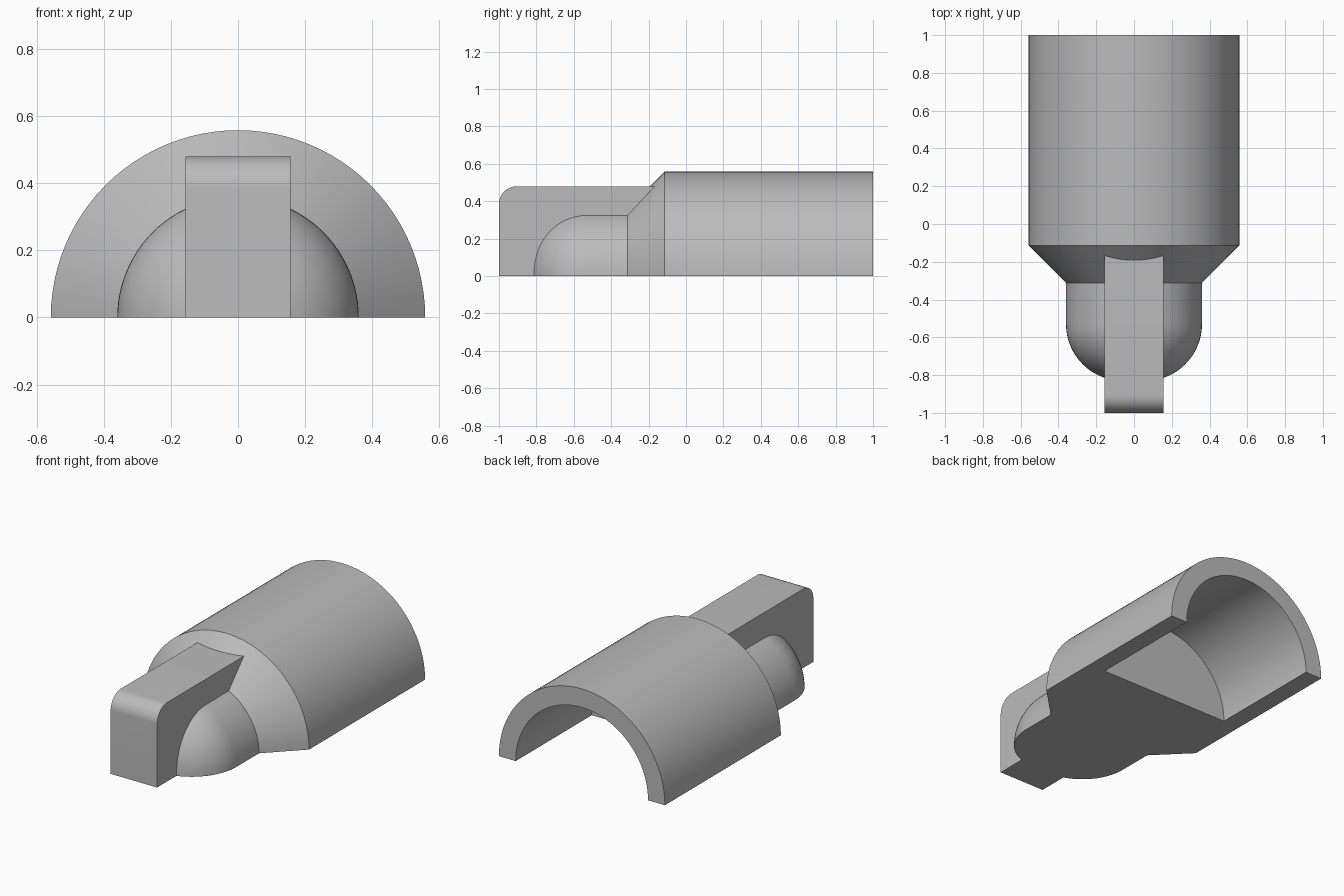
import bpy, bmesh, math
from mathutils import Matrix, Vector

if "Cube" in bpy.data.objects:
    bpy.data.objects.remove(bpy.data.objects["Cube"])

grey = bpy.data.materials.new("plain_grey")
grey.use_nodes = True
COLOUR = (0.5, 0.5, 0.5, 1)
grey.diffuse_color = COLOUR
grey.node_tree.nodes["Principled BSDF"].inputs["Base Color"].default_value = COLOUR


def make_object(name, bm):
    bmesh.ops.recalc_face_normals(bm, faces=bm.faces[:])
    mesh = bpy.data.meshes.new(name)
    bm.to_mesh(mesh)
    bm.free()
    mesh.materials.append(grey)
    ob = bpy.data.objects.new(name, mesh)
    bpy.context.collection.objects.link(ob)
    return ob


def box(bm, low, high):
    low, high = Vector(low), Vector(high)
    size = Matrix.Diagonal((*(high - low), 1))
    bmesh.ops.create_cube(bm, size=1, matrix=Matrix.Translation((low + high) / 2) @ size)


def combine(target, other, operation):
    mod = target.modifiers.new(operation.lower(), 'BOOLEAN')
    mod.operation = operation
    mod.solver = 'EXACT'
    mod.object = other
    bpy.context.view_layer.objects.active = target
    bpy.ops.object.modifier_apply(modifier=mod.name)
    bpy.data.objects.remove(other)


# Round body: domed nose, neck, cone, barrel and blind bore, spun about y
FILLET, NECK, START = 0.30, 0.36, -0.53
profile = [(0, START - FILLET)]
for i in range(17):
    a = math.pi / 2 * i / 16
    profile.append((NECK - FILLET + FILLET * math.sin(a), START - FILLET * math.cos(a)))
profile += [(NECK, -0.312), (0.558, -0.114), (0.558, 1), (0.445, 1), (0.445, 0.27), (0, 0.27)]

bm = bmesh.new()
verts = [bm.verts.new((r, y, 0)) for r, y in profile]
edges = [bm.edges.new(pair) for pair in zip(verts, verts[1:])]
bmesh.ops.spin(bm, geom=verts + edges, cent=(0, 0, 0), axis=(0, 1, 0),
               angle=math.tau, steps=96)
bmesh.ops.remove_doubles(bm, verts=bm.verts[:], dist=0.0001)
body = make_object("half_barrel_body", bm)

# Upright tongue with a rounded top front edge
bm = bmesh.new()
box(bm, (-0.156, -1, -0.3), (0.156, 0.1, 0.48))
top_front = [e for e in bm.edges if all(v.co.y < -0.9 and v.co.z > 0.4 for v in e.verts)]
bmesh.ops.bevel(bm, geom=top_front, offset=0.095, segments=12, profile=0.5, affect='EDGES')
combine(body, make_object("tongue", bm), 'UNION')

# Cut away everything under the flat base
bm = bmesh.new()
box(bm, (-2, -2, -2), (2, 2, 0))
combine(body, make_object("base_cutter", bm), 'DIFFERENCE')

bpy.ops.object.select_all(action='DESELECT')
body.select_set(True)
bpy.context.view_layer.objects.active = body
bpy.ops.object.shade_smooth_by_angle(angle=math.radians(30))
